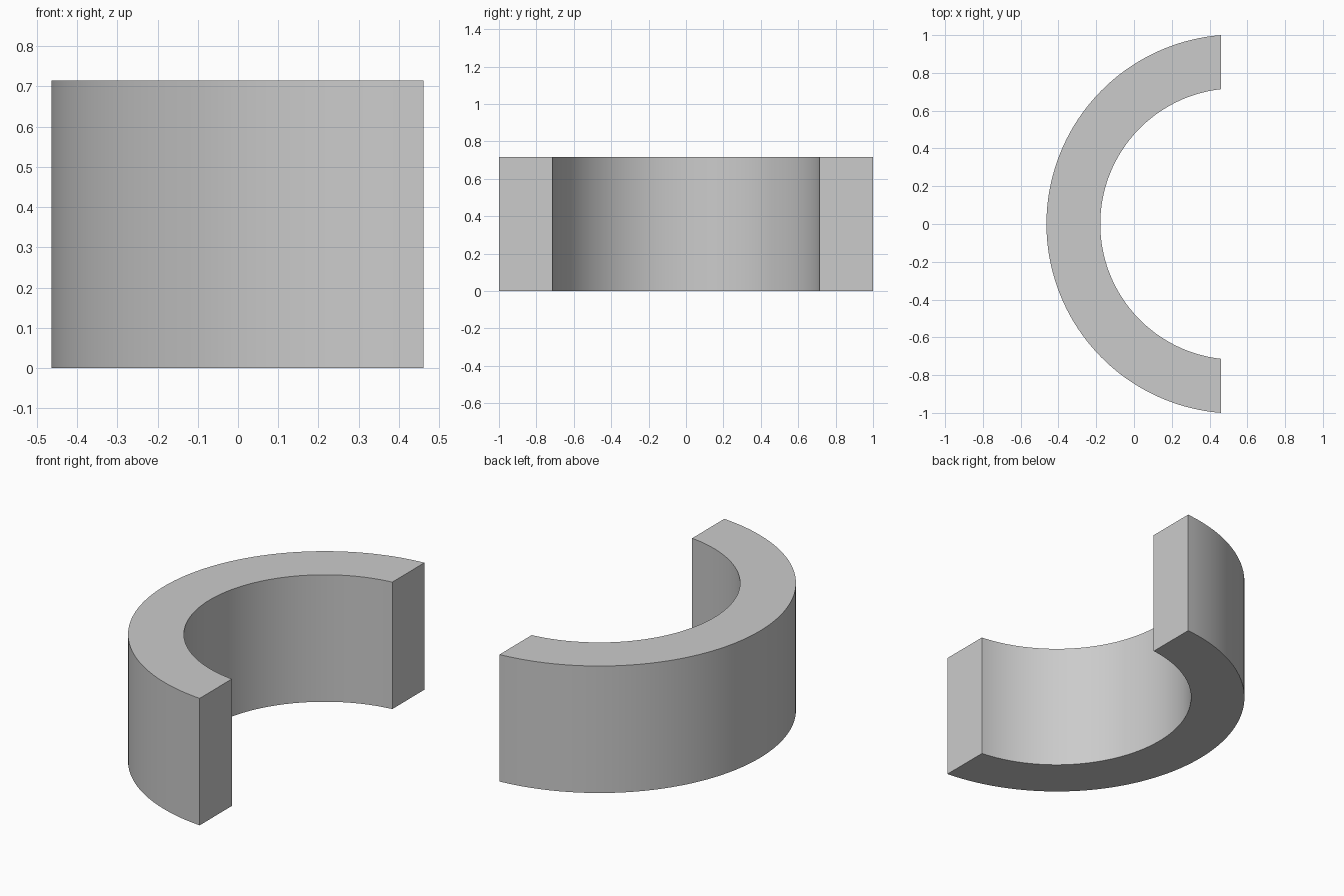
import bpy, bmesh, math

cube = bpy.data.objects.get("Cube")
if cube:
    bpy.data.objects.remove(cube, do_unlink=True)

OUTER, INNER, HEIGHT = 1.003, 0.718, 0.715
CENTRE_X, END_X = 0.5395, 0.4615
SEGMENTS = 96

# Plain grey material
grey = bpy.data.materials.new("plain grey")
grey.use_nodes = True
colour = (0.6, 0.6, 0.6, 1)
grey.diffuse_color = colour
grey.node_tree.nodes["Principled BSDF"].inputs["Base Color"].default_value = colour


def arc(radius):
    """Arc opening towards +x, with both ends on the plane x = END_X."""
    start = math.acos((END_X - CENTRE_X) / radius)
    sweep = 2 * (math.pi - start)
    angles = [start + sweep * i / SEGMENTS for i in range(SEGMENTS + 1)]
    return [(CENTRE_X + radius * math.cos(a), radius * math.sin(a)) for a in angles]


# Half ring: strip of quads between the two arcs, extruded upwards
bm = bmesh.new()
outer, inner = [[bm.verts.new((x, y, 0)) for x, y in arc(r)] for r in (OUTER, INNER)]
base = [bm.faces.new((outer[i], outer[i + 1], inner[i + 1], inner[i]))
        for i in range(SEGMENTS)]
top = bmesh.ops.extrude_face_region(bm, geom=base, use_keep_orig=True)["geom"]
bmesh.ops.translate(bm, vec=(0, 0, HEIGHT),
                    verts=[g for g in top if isinstance(g, bmesh.types.BMVert)])
bmesh.ops.recalc_face_normals(bm, faces=bm.faces)

mesh = bpy.data.meshes.new("half_ring")
bm.to_mesh(mesh)
bm.free()
mesh.materials.append(grey)
ring = bpy.data.objects.new("half_ring", mesh)
bpy.context.collection.objects.link(ring)

# Smooth curved walls, sharp rims
bpy.ops.object.select_all(action="DESELECT")
ring.select_set(True)
bpy.context.view_layer.objects.active = ring
bpy.ops.object.shade_smooth_by_angle(angle=math.radians(30))
